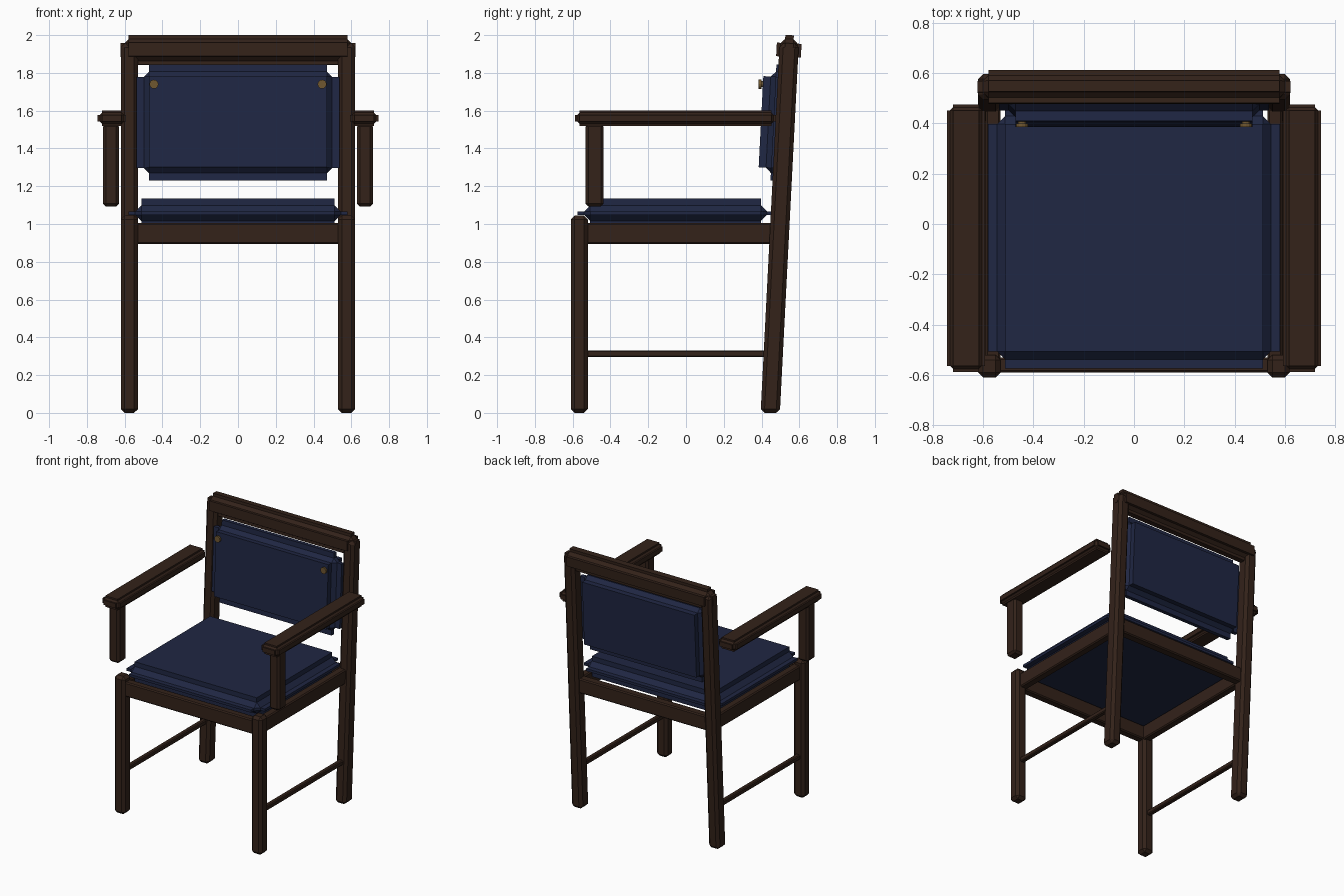
import bpy, bmesh, math
from mathutils import Vector, Matrix

if "Cube" in bpy.data.objects:
    bpy.data.objects.remove(bpy.data.objects["Cube"])


def material(name, rgb):
    m = bpy.data.materials.new(name)
    m.diffuse_color = (*rgb, 1)
    m.use_nodes = True
    m.node_tree.nodes["Principled BSDF"].inputs["Base Color"].default_value = m.diffuse_color
    return m


WOOD = material("dark_wood", (0.033, 0.016, 0.010))
FABRIC = material("navy_fabric", (0.014, 0.020, 0.056))
BRASS = material("brass", (0.16, 0.095, 0.03))
LEAN = 0.1 / 1.95          # backward lean of the rear posts


def finish(bm, name, mat):
    bmesh.ops.recalc_face_normals(bm, faces=bm.faces)
    me = bpy.data.meshes.new(name)
    bm.to_mesh(me)
    bm.free()
    me.materials.append(mat)
    ob = bpy.data.objects.new(name, me)
    bpy.context.collection.objects.link(ob)
    return ob


def block(name, mat, x, y, z, chamfer=0.0, raise_by=0.0, lean=False, tilt=False):
    """Box from ranges; chamfered edges, then the six flat faces raised outward."""
    size = [b - a - 2 * raise_by for a, b in (x, y, z)]
    centre = Vector([(a + b) / 2 for a, b in (x, y, z)])
    bm = bmesh.new()
    bmesh.ops.create_cube(bm, size=1)
    bmesh.ops.scale(bm, vec=size, verts=bm.verts)
    if chamfer:
        bmesh.ops.bevel(bm, geom=bm.edges[:], offset=chamfer, segments=1,
                        profile=0.5, affect='EDGES')
    if raise_by:
        bm.normal_update()
        flat = [f for f in bm.faces if max(abs(c) for c in f.normal) > 0.99]
        caps = bmesh.ops.extrude_discrete_faces(bm, faces=flat)["faces"]
        bm.normal_update()
        for f in caps:
            bmesh.ops.translate(bm, vec=f.normal.copy() * raise_by, verts=f.verts)
    if tilt:
        bmesh.ops.rotate(bm, verts=bm.verts, cent=(0, 0, 0),
                         matrix=Matrix.Rotation(-math.atan(LEAN), 3, 'X'))
    bmesh.ops.translate(bm, vec=centre, verts=bm.verts)
    if lean:
        for v in bm.verts:
            v.co.y += LEAN * v.co.z
    return finish(bm, name, mat)


def pair(name, mat, x, *args, **kw):
    """Right-hand part and its mirror on the left."""
    block(name + "_right", mat, x, *args, **kw)
    block(name + "_left", mat, (-x[1], -x[0]), *args, **kw)


# legs and leaning rear posts
pair("front_leg", WOOD, (0.53, 0.62), (-0.61, -0.52), (0, 1.045), 0.02)
pair("rear_post", WOOD, (0.53, 0.62), (0.395, 0.497), (0, 1.955), 0.02, lean=True)

# seat frame
block("front_rail", WOOD, (-0.54, 0.54), (-0.59, -0.53), (0.895, 1.005), 0.008)
block("back_rail", WOOD, (-0.54, 0.54), (0.455, 0.52), (0.895, 1.005), 0.008)
pair("side_rail", WOOD, (0.53, 0.59), (-0.54, 0.46), (0.895, 1.005), 0.008)

# side stretchers
pair("stretcher", WOOD, (0.557, 0.593), (-0.53, 0.43), (0.295, 0.33), 0.006)

# arms and floating arm supports
pair("armrest", WOOD, (0.592, 0.743), (-0.588, 0.476), (1.518, 1.602), 0.012, 0.012)
pair("arm_support", WOOD, (0.63, 0.715), (-0.532, -0.436), (1.093, 1.53), 0.015)

# top rail
block("top_rail", WOOD, (-0.622, 0.622), (0.479, 0.610), (1.842, 2.0),
      0.022, 0.021, tilt=True)

# upholstered seat and back
block("seat", FABRIC, (-0.58, 0.58), (-0.575, 0.465), (0.98, 1.135), 0.032, 0.036)
block("back_pad", FABRIC, (-0.537, 0.537), (0.397, 0.560), (1.23, 1.845),
      0.027, 0.039, tilt=True)

# brass buttons: a stem with a wider head
for side, x in (("left", -0.445), ("right", 0.445)):
    bm = bmesh.new()
    for r, y, depth in ((0.016, 0.408, 0.036), (0.024, 0.392, 0.014)):
        bmesh.ops.create_cone(
            bm, cap_ends=True, segments=12, radius1=r, radius2=r, depth=depth,
            matrix=Matrix.Translation((x, y, 1.74)) @ Matrix.Rotation(math.pi / 2, 4, 'X'))
    finish(bm, "button_" + side, BRASS)
